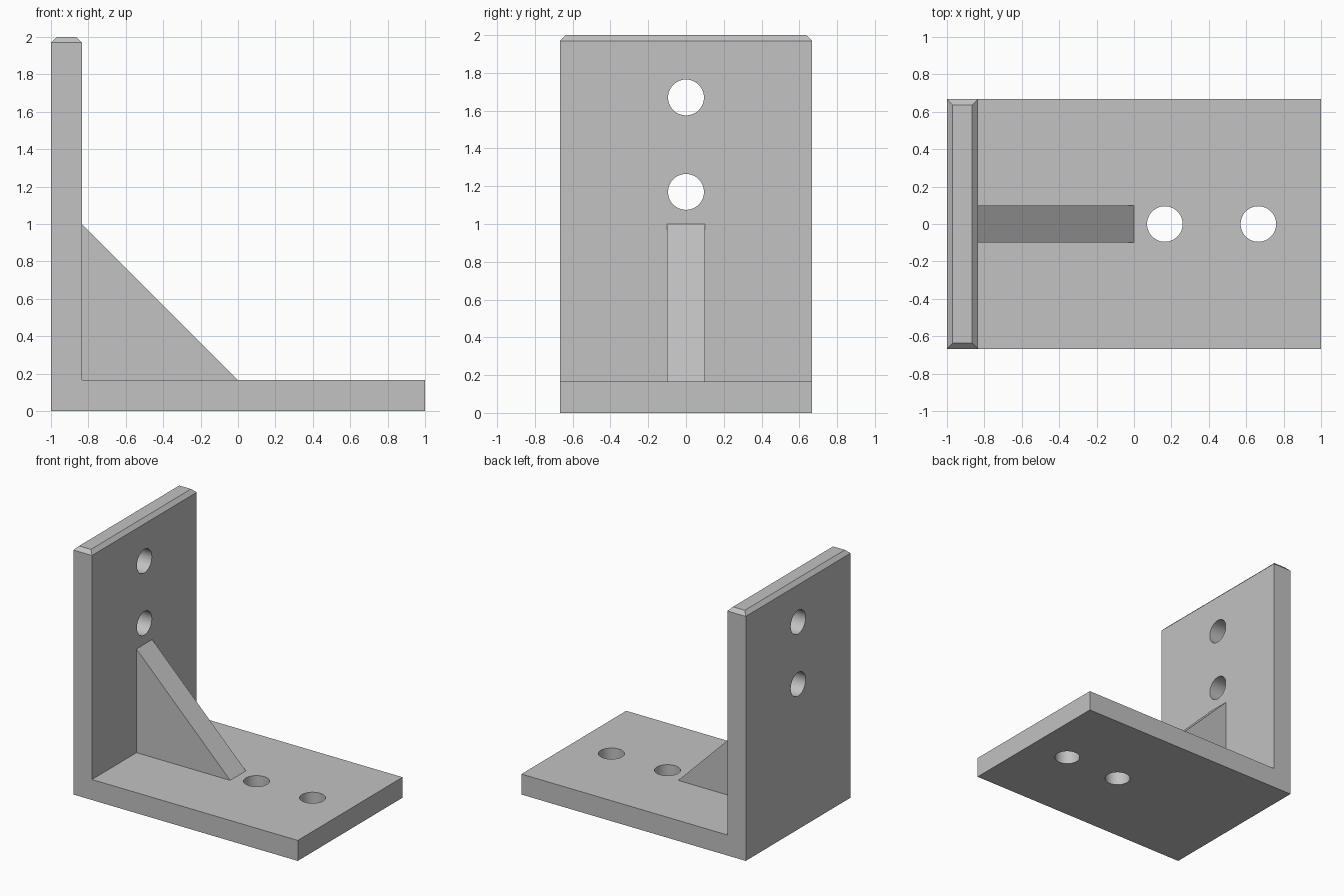
import bpy, bmesh
from mathutils import Vector

cube = bpy.data.objects.get("Cube")
if cube:
    bpy.data.objects.remove(cube, do_unlink=True)

HALF_DEPTH = 0.667
THICK = 0.165
INNER = THICK - 1
HOLE_RADIUS = 0.095

grey = bpy.data.materials.new("grey_metal")
grey.use_nodes = True
colour = (0.54, 0.54, 0.54, 1)
grey.diffuse_color = colour
grey.node_tree.nodes["Principled BSDF"].inputs["Base Color"].default_value = colour


def extrude_profile(name, profile, half_depth, chamfer_z=None):
    """Extrude an XZ outline along Y, optionally chamfering the edges at one height."""
    bm = bmesh.new()
    face = bm.faces.new([bm.verts.new((x, -half_depth, z)) for x, z in profile])
    moved = bmesh.ops.extrude_face_region(bm, geom=[face])["geom"]
    bmesh.ops.translate(bm, vec=(0, 2 * half_depth, 0),
                        verts=[v for v in moved if isinstance(v, bmesh.types.BMVert)])
    bmesh.ops.recalc_face_normals(bm, faces=bm.faces[:])
    if chamfer_z is not None:
        rim = [e for e in bm.edges if all(abs(v.co.z - chamfer_z) < 0.001 for v in e.verts)]
        bmesh.ops.bevel(bm, geom=rim, offset=0.03, segments=1, affect='EDGES')
    mesh = bpy.data.meshes.new(name)
    bm.to_mesh(mesh)
    bm.free()
    mesh.materials.append(grey)
    obj = bpy.data.objects.new(name, mesh)
    bpy.context.collection.objects.link(obj)
    return obj


def drill(obj, centre, direction):
    """Cut a round through hole along the given direction."""
    turn = Vector(direction).to_track_quat('Z', 'Y').to_euler()
    bpy.ops.mesh.primitive_cylinder_add(vertices=48, radius=HOLE_RADIUS, depth=0.4,
                                        location=centre, rotation=turn)
    cutter = bpy.context.object
    cutter.name = "hole_cutter"
    cutter.hide_render = True
    cutter.data.materials.append(grey)
    mod = obj.modifiers.new("hole", 'BOOLEAN')
    mod.operation = 'DIFFERENCE'
    mod.solver = 'EXACT'
    mod.object = cutter
    bpy.context.view_layer.objects.active = obj
    bpy.ops.object.modifier_apply(modifier=mod.name)
    bpy.data.objects.remove(cutter, do_unlink=True)


# L-shaped body with a chamfered top rim
bracket = extrude_profile("bracket_body", [
    (-1, 0), (1, 0), (1, THICK), (INNER, THICK), (INNER, 2), (-1, 2)],
    HALF_DEPTH, chamfer_z=2)

# Two screw holes in each plate
for x in (0.165, 0.665):
    drill(bracket, (x, 0, THICK / 2), (0, 0, 1))
for z in (1.17, 1.67):
    drill(bracket, (INNER - THICK / 2, 0, z), (1, 0, 0))

# Triangular gusset in the corner
extrude_profile("gusset", [(INNER, THICK), (0, THICK), (INNER, 1)], 0.1)

# Smooth hole walls, sharp plate edges
bpy.ops.object.select_all(action='DESELECT')
bracket.select_set(True)
bpy.context.view_layer.objects.active = bracket
bpy.ops.object.shade_smooth_by_angle(angle=0.5)
